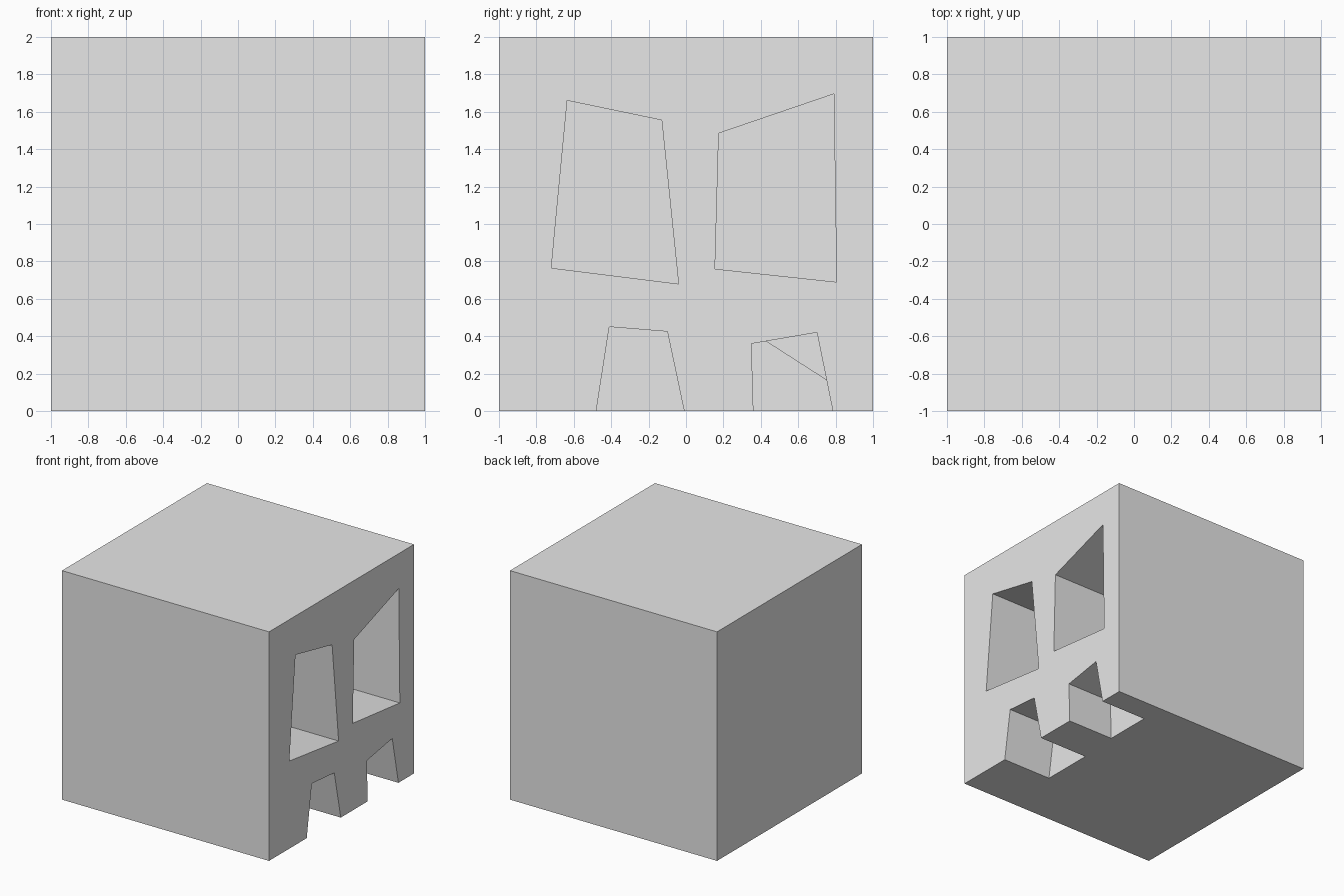
import bpy
import bmesh

if "Cube" in bpy.data.objects:
    bpy.data.objects.remove(bpy.data.objects["Cube"])

# One plain grey for the whole block
grey = bpy.data.materials.new("plain_grey")
grey.diffuse_color = (0.8, 0.8, 0.8, 1)
grey.use_nodes = True
grey.node_tree.nodes["Principled BSDF"].inputs["Base Color"].default_value = grey.diffuse_color


def prism(name, profile, x0, x1):
    """Solid made by extruding a (y, z) outline along x."""
    bm = bmesh.new()
    face = bm.faces.new([bm.verts.new((x0, y, z)) for y, z in profile])
    ext = bmesh.ops.extrude_face_region(bm, geom=[face])
    moved = [v for v in ext["geom"] if isinstance(v, bmesh.types.BMVert)]
    bmesh.ops.translate(bm, verts=moved, vec=(x1 - x0, 0, 0))
    bmesh.ops.recalc_face_normals(bm, faces=bm.faces)
    mesh = bpy.data.meshes.new(name)
    bm.to_mesh(mesh)
    bm.free()
    mesh.materials.append(grey)
    obj = bpy.data.objects.new(name, mesh)
    bpy.context.collection.objects.link(obj)
    return obj


# Main cube
block = prism("block", [(-1, 0), (1, 0), (1, 2), (-1, 2)], -1, 1)

# Recesses in the right side: name, outline, depth
recesses = [
    ("front_window", [(-0.72, 0.765), (-0.04, 0.68), (-0.13, 1.555), (-0.635, 1.66)], 0.56),
    ("back_window", [(0.155, 0.76), (0.805, 0.69), (0.79, 1.695), (0.175, 1.485)], 0.56),
    ("front_doorway", [(-0.494, -0.09), (0.008, -0.085), (-0.10, 0.425), (-0.41, 0.45)], 0.48),
    ("back_doorway", [(0.363, -0.09), (0.802, -0.084), (0.70, 0.42), (0.35, 0.36)], 0.45),
    # deeper corner at the top of the back doorway
    ("back_doorway_corner", [(0.43, 0.374), (0.751, 0.168), (0.70, 0.42)], 0.53),
]

bpy.context.view_layer.objects.active = block
for name, outline, depth in recesses:
    # the corner starts at the doorway's rear wall
    start = 0.55 if name.endswith("corner") else 1.1
    cutter = prism(name + "_cutter", outline, 1 - depth, start)
    cutter.hide_render = True
    mod = block.modifiers.new(name, "BOOLEAN")
    mod.operation = "DIFFERENCE"
    mod.solver = "EXACT"
    mod.object = cutter
    bpy.ops.object.modifier_apply(modifier=mod.name)
    bpy.data.objects.remove(cutter)
